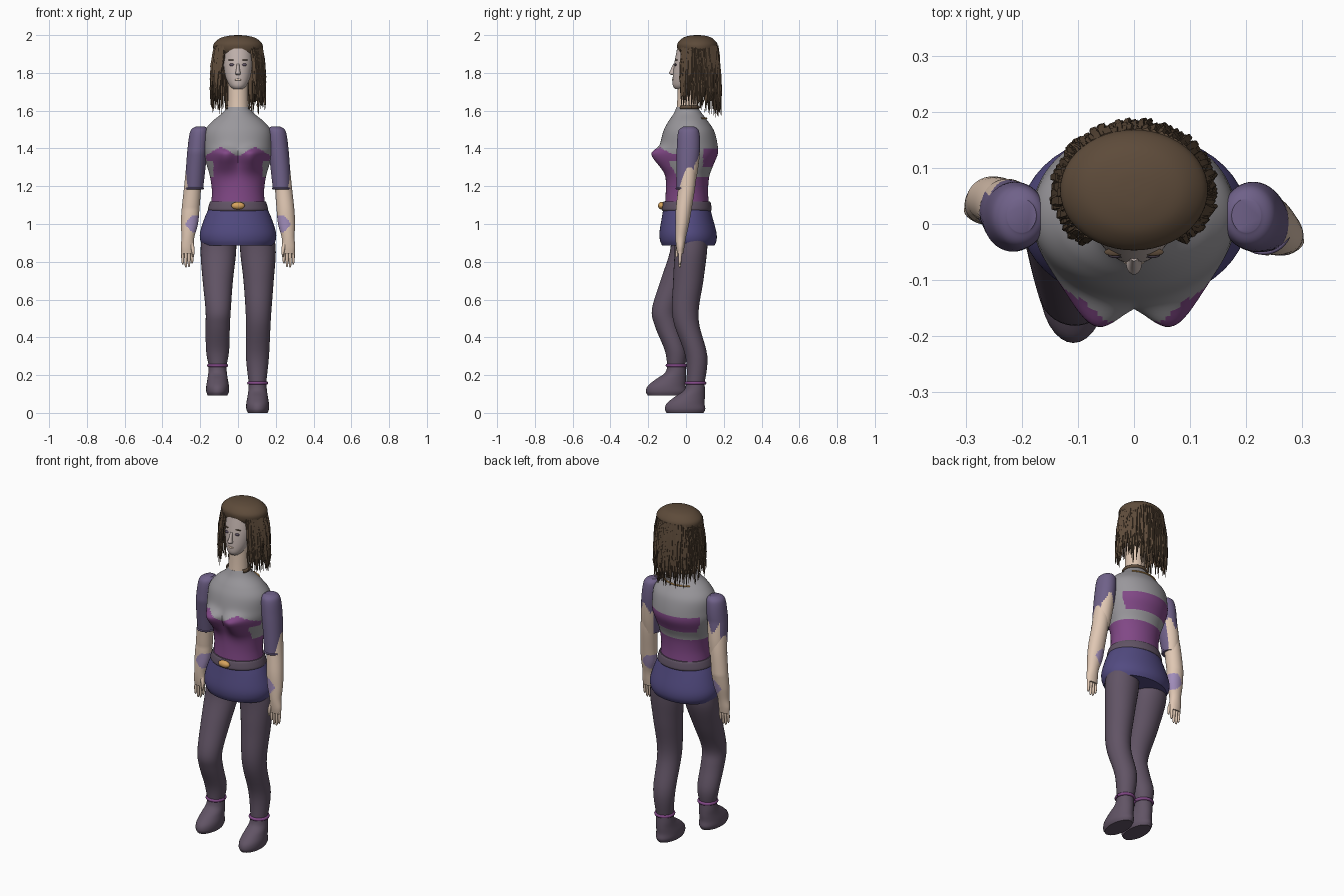
import bpy, bmesh, math, random
from mathutils import Vector

random.seed(4)
cube = bpy.data.objects.get("Cube")
if cube:
    bpy.data.objects.remove(cube)


def material(name, r, g, b):
    m = bpy.data.materials.new(name)
    m.use_nodes = True
    m.diffuse_color = (r, g, b, 1)
    m.node_tree.nodes["Principled BSDF"].inputs["Base Color"].default_value = (r, g, b, 1)
    return m


HAIR = material("hair_brown", .11, .07, .042)
FACE = material("pale_face", .55, .46, .43)
SKIN = material("peach_skin", .74, .57, .45)
GREY = material("shirt_grey", .32, .31, .33)
PLUM = material("corset_plum", .22, .065, .24)
SLEEVE = material("sleeve_violet", .16, .12, .25)
INDIGO = material("shorts_indigo", .085, .07, .22)
DARK = material("leggings_dusk", .12, .088, .13)
GOLD = material("buckle_gold", .68, .37, .11)
LILAC = material("patch_lilac", .36, .27, .5)


def finish(name, bm, mats, rule=None, angle=40):
    bmesh.ops.recalc_face_normals(bm, faces=bm.faces)
    if rule:
        for f in bm.faces:
            f.material_index = int(rule(f.calc_center_median(), f.normal))
    mesh = bpy.data.meshes.new(name)
    bm.to_mesh(mesh)
    bm.free()
    for m in mats:
        mesh.materials.append(m)
    for p in mesh.polygons:
        p.use_smooth = True
    mesh.set_sharp_from_angle(angle=math.radians(angle))
    ob = bpy.data.objects.new(name, mesh)
    bpy.context.collection.objects.link(ob)
    return ob


def catmull(rings, steps):
    # Smooth list of rings through the given control rings
    out = []
    for i in range(len(rings) - 1):
        a, b = rings[max(i - 1, 0)], rings[i]
        c, d = rings[i + 1], rings[min(i + 2, len(rings) - 1)]
        for s in range(steps):
            t = s / steps
            out.append([.5 * (2 * q + (r - p) * t + (2 * p - 5 * q + 4 * r - u) * t * t
                              + (3 * q - p - 3 * r + u) * t ** 3)
                        for p, q, r, u in zip(a, b, c, d)])
    return out + [list(rings[-1])]


def add_tube(bm, rings, n):
    # Each ring is centre x, y, z and radii in x and y
    loops = []
    for x, y, z, rx, ry in rings:
        loops.append([bm.verts.new((x + rx * math.cos(math.tau * k / n),
                                    y + ry * math.sin(math.tau * k / n), z)) for k in range(n)])
    for lo, hi in zip(loops, loops[1:]):
        for k in range(n):
            bm.faces.new((lo[k], lo[(k + 1) % n], hi[(k + 1) % n], hi[k]))
    bm.faces.new(loops[0])
    bm.faces.new(loops[-1])


def loft(name, rings, mats, n=32, steps=5, rule=None, warp=None):
    bm = bmesh.new()
    add_tube(bm, catmull(rings, steps), n)
    if warp:
        for v in bm.verts:
            v.co = warp(v.co)
    return finish(name, bm, mats, rule)


def blob(name, loc, size, mat):
    bm = bmesh.new()
    bmesh.ops.create_uvsphere(bm, u_segments=20, v_segments=12, radius=1)
    for v in bm.verts:
        v.co = Vector(a * b + c for a, b, c in zip(v.co, size, loc))
    return finish(name, bm, [mat])


def band(name, loc, rx, ry, thick, mat, start=0, end=360):
    # Rounded cord along an elliptical arc
    cu = bpy.data.curves.new(name, "CURVE")
    cu.dimensions = "3D"
    cu.bevel_depth, cu.bevel_resolution = thick, 2
    sp = cu.splines.new("POLY")
    sp.points.add(39)
    for i, p in enumerate(sp.points):
        a = math.radians(start + (end - start) * i / 39)
        p.co = (loc[0] + rx * math.cos(a), loc[1] + ry * math.sin(a), loc[2], 1)
    cu.materials.append(mat)
    bpy.context.collection.objects.link(bpy.data.objects.new(name, cu))


# Torso with corset
def bust(co):
    if co.y < 0:
        drop = .035 if co.z > 1.37 else .085
        co.y -= .056 * math.exp(-((abs(co.x) - .07) / .058) ** 2 - ((co.z - 1.37) / drop) ** 2)
    return co


def corset(c, n):
    ax = abs(c.x)
    if c.z < 1.25:
        return True
    if c.y > .09:
        return 1.305 < c.z < 1.4
    if c.y > -.03:
        return False
    top = 1.355 + .05 * math.exp(-((ax - .09) / .06) ** 2)
    return c.z < top and (ax < .13 or c.z > 1.33)


loft("torso", [(0, .005, 1.08, .145, .118), (0, .005, 1.17, .138, .112), (0, .008, 1.25, .148, .115),
               (0, .012, 1.31, .165, .132), (0, .015, 1.37, .18, .153), (0, .015, 1.42, .182, .152),
               (0, .015, 1.49, .176, .135), (0, .012, 1.54, .14, .107), (0, .01, 1.585, .085, .075),
               (0, .005, 1.62, .055, .055)], [GREY, PLUM], n=120, steps=8, rule=corset, warp=bust)
loft("neck", [(0, .005, 1.59, .057, .056), (0, .007, 1.66, .054, .053), (0, .01, 1.76, .054, .052)], [SKIN])
band("choker", (0, .006, 1.618), .059, .059, .01, HAIR, -35, 215)
band("back_chain", (0, .012, 1.56), .117, .097, .004, GOLD, 45, 135)

# Shorts, belt and buckle
loft("shorts", [(0, .003, 1.1, .145, .12), (0, .006, 1.04, .174, .133), (0, .01, .96, .2, .15),
                (0, .012, .915, .2, .15), (0, .012, .885, .185, .138)], [INDIGO], n=48)
loft("belt", [(0, .004, 1.07, .155, .128), (0, .004, 1.08, .159, .132),
              (0, .004, 1.11, .151, .127), (0, .004, 1.12, .146, .122)], [DARK], n=48)
blob("belt_buckle", (0, -.13, 1.097), (.036, .018, .02), GOLD)

# Legs: the left one stands, the right one steps forward
loft("left_leg", [(.1, .025, .95, .09, .09), (.106, .025, .85, .094, .086), (.109, .012, .7, .08, .08),
                  (.108, -.002, .5, .066, .068), (.103, .055, .3, .061, .058),
                  (.103, .05, .15, .045, .047)], [DARK])
loft("right_leg", [(-.1, .012, .95, .09, .09), (-.104, 0, .85, .094, .086), (-.107, -.055, .7, .08, .08),
                   (-.105, -.112, .55, .067, .068), (-.107, -.1, .46, .064, .065),
                   (-.108, -.055, .33, .061, .057), (-.108, -.052, .24, .045, .046)], [DARK])
for side, dx, dy, dz in (("left", .104, 0, 0), ("right", -.108, -.1, .093)):
    loft(side + "_shoe", [(dx + x, dy + y, dz + z, rx, ry) for x, y, z, rx, ry in
                          ((0, -.005, 0, .052, .098), (0, -.005, .02, .06, .107),
                           (0, -.002, .05, .06, .1), (0, .02, .085, .054, .08),
                           (0, .045, .12, .049, .055), (0, .05, .165, .046, .048))], [DARK])
    band(side + "_ankle_cuff", (dx, dy + .05, dz + .158), .047, .049, .009, PLUM)

# Arms, mirrored, with a slight swing of the forearms
for side, s, swing in (("left", 1, 0), ("right", -1, .055)):
    def pose(co):
        down = min(max((1.38 - co.z) / .3, 0), 1)
        return Vector((s * co.x, co.y + swing * down, co.z))

    def open_back(c, n):
        return c.z < 1.35 + .03 * math.sin(c.x * 90) and n.y > .55

    def patch(c, n):
        inner = (.275 - abs(c.x)) / .07
        return inner > 0 and abs(c.z - 1) < .044 * min(1, math.sqrt(inner * 2))

    loft(side + "_sleeve", [(.2, .015, 1.515, .026, .03), (.205, .014, 1.49, .048, .055),
                            (.214, .013, 1.4, .053, .062), (.225, .006, 1.28, .051, .056),
                            (.231, -.004, 1.185, .046, .046)],
         [SLEEVE, SKIN], n=48, steps=10, rule=open_back, warp=pose)
    cuff = pose(Vector((.231, -.004, 1.188)))
    band(side + "_sleeve_trim", cuff, .046, .046, .005, SLEEVE, 180, 360)
    loft(side + "_forearm", [(.233, .01, 1.3, .042, .046), (.24, .004, 1.2, .045, .045),
                             (.251, -.012, 1.08, .047, .042), (.257, -.02, 1, .045, .036),
                             (.265, -.028, .93, .034, .028), (.268, -.03, .88, .035, .022),
                             (.268, -.03, .845, .031, .016)],
         [SKIN, LILAC], n=40, steps=10, rule=patch, warp=pose)
    for i, tip in enumerate((.79, .772, .77, .785)):
        x = .243 + i * .0165
        loft(side + "_finger_" + str(i + 1), [(x, -.03, .86, .008, .01), (x, -.032, .82, .008, .009),
                                              (x, -.033, tip + .01, .006, .007),
                                              (x, -.033, tip, .002, .002)],
             [SKIN], n=10, steps=3, warp=pose)
    loft(side + "_thumb", [(.247, -.035, .9, .012, .012), (.238, -.046, .86, .009, .01),
                           (.238, -.05, .825, .004, .005)], [SKIN], n=10, warp=pose)

# Head and face
loft("head", [(0, -.032, 1.715, .026, .026), (0, -.02, 1.735, .046, .05), (0, 0, 1.78, .066, .07),
              (0, .015, 1.85, .077, .077), (0, .02, 1.93, .074, .067)],
     [FACE, HAIR], rule=lambda c, n: c.y > .035)
loft("nose", [(0, -.06, 1.85, .006, .006), (0, -.069, 1.815, .01, .014),
              (0, -.072, 1.798, .014, .018), (0, -.066, 1.788, .009, .008)], [FACE], n=14)
blob("lips", (0, -.067, 1.764), (.019, .007, .006), SKIN)
for side, s in (("left", 1), ("right", -1)):
    blob(side + "_eye", (s * .032, -.055, 1.843), (.015, .006, .007), DARK)
    blob(side + "_eyebrow", (s * .034, -.05, 1.868), (.019, .007, .003), HAIR)

# Hair cap and hanging strands, leaving the face open
loft("hair_cap", [(0, .062, 1.905, .118, .1), (0, .061, 1.93, .131, .107), (0, .06, 1.958, .126, .104),
                  (0, .06, 1.985, .092, .077), (0, .06, 1.997, .045, .04),
                  (0, .06, 2, .006, .006)], [HAIR], n=48)
bm = bmesh.new()
for k in range(230):
    a = math.radians(-52 + 284 * (k + random.random()) / 230)
    ca, sa = math.cos(a), math.sin(a)
    flare = random.uniform(1.02, 1.2)
    end = 1.66 - .06 * max(sa, 0) + random.uniform(-.05, .09)
    wide = random.uniform(.008, .012)
    rings = []
    for i in range(7):
        t = i / 6
        r = .93 + (flare - .93) * t + .06 * math.sin(t * math.pi)
        w = wide * (1 - t ** 2) + .001
        wob = random.uniform(-.003, .003)
        rings.append((.125 * ca * r + wob, .061 + .105 * sa * r + wob, 1.945 + (end - 1.945) * t, w, w))
    add_tube(bm, rings, 5)
finish("hair_strands", bm, [HAIR], angle=60)
